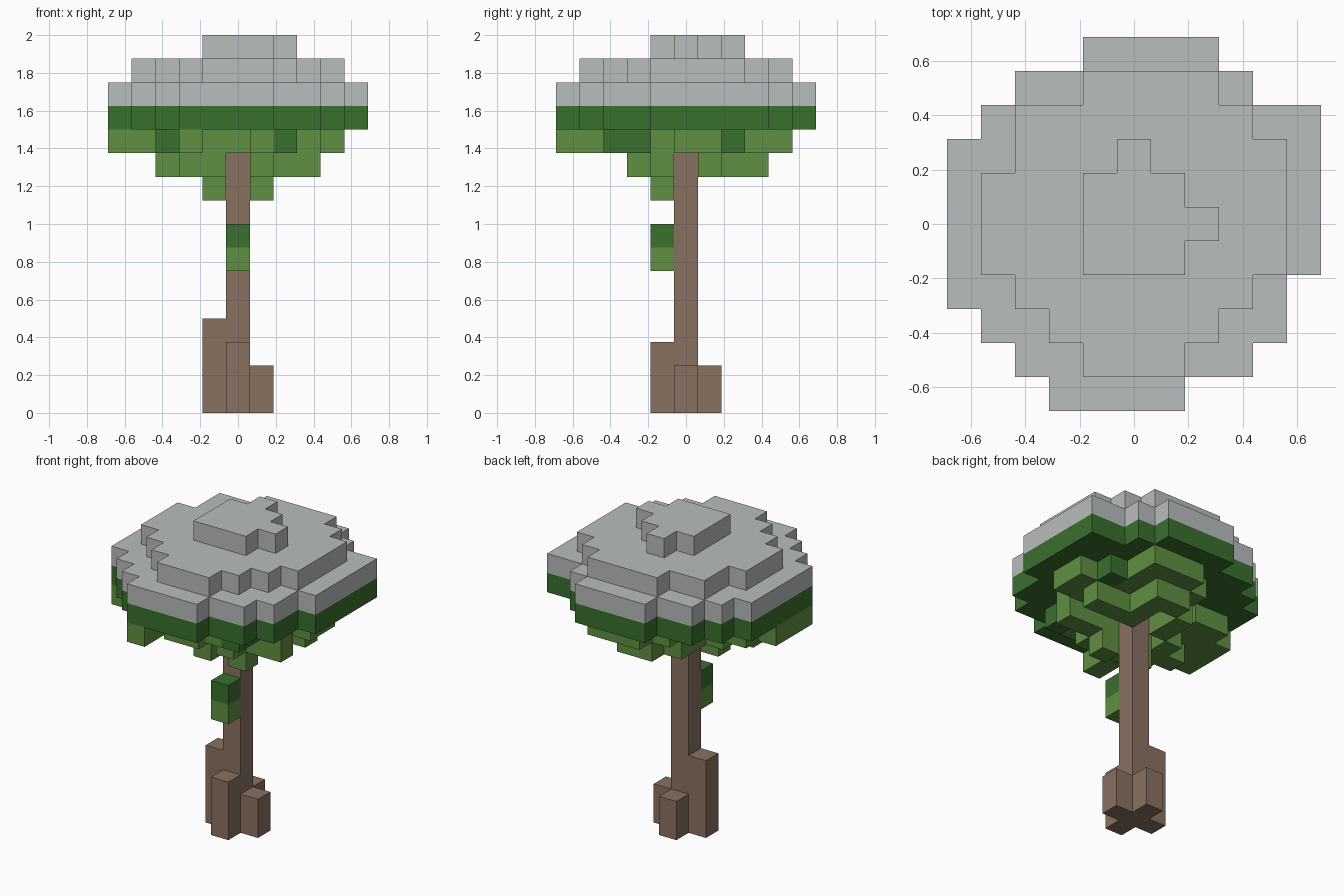
import bpy
import bmesh
from mathutils import Vector

if "Cube" in bpy.data.objects:
    bpy.data.objects.remove(bpy.data.objects["Cube"])

CELL = 0.125


def material(name, rgb):
    m = bpy.data.materials.new(name)
    m.use_nodes = True
    m.diffuse_color = (*rgb, 1)
    bsdf = m.node_tree.nodes["Principled BSDF"]
    bsdf.inputs["Base Color"].default_value = (*rgb, 1)
    bsdf.inputs["Roughness"].default_value = 0.9
    return m


SNOW = material("snow grey", (0.49, 0.51, 0.51))
DARK = material("dark leaf green", (0.042, 0.162, 0.027))
LIGHT = material("light leaf green", (0.119, 0.279, 0.054))
BARK = material("bark brown", (0.254, 0.165, 0.12))


def plan(rows, layer, mark="#"):
    """Cells of one layer drawn as a plan, back row first, centred."""
    half_j, half_i = len(rows) // 2, len(rows[0]) // 2
    return {(c - half_i, half_j - r, layer)
            for r, row in enumerate(rows)
            for c, ch in enumerate(row) if ch == mark}


def column(i, j, low, high):
    return {(i, j, k) for k in range(low, high)}


# Canopy plans
WIDE = ["....####...",
        "..#######..",
        ".##########",
        "###########",
        "###########",
        "###########",
        "###########",
        "##########.",
        ".#########.",
        "..#######..",
        "...####...."]

MIDDLE = ["...####..",
          ".#######.",
          ".########",
          "#########",
          "#########",
          "#########",
          ".#######.",
          "..#####..",
          "...###..."]

CROWN = ["..#..",
         ".###.",
         ".####",
         ".###.",
         "....."]

# Lower leaves: # light, o dark
LOWER = ["...........",
         ".....###...",
         "....####...",
         "....####o..",
         ".##.######.",
         "##########.",
         "#########..",
         "######.o...",
         "..o#..#o...",
         "...#.......",
         "...#......."]

HANGING = [".......",
           "...##..",
           "..#.#..",
           "..#.###",
           ".#.....",
           "###.###",
           ".##.#..",
           ".......",
           "......."][:7]
HANGING = ["...##..",
           "..#.#..",
           "..#.###",
           ".#.....",
           "###.###",
           ".##.#..",
           "......."]

trunk = column(0, 0, 0, 12)
roots = column(-1, 0, 0, 4) | column(0, -1, 0, 3) | column(1, 0, 0, 2) | column(0, 1, 0, 2)
lower_light = plan(LOWER, 11) - trunk

parts = [
    ("trunk", BARK, trunk),
    ("roots", BARK, roots),
    ("snow_cap", SNOW, plan(WIDE, 13) | plan(MIDDLE, 14) | plan(CROWN, 15)),
    ("canopy", DARK, plan(WIDE, 12)),
    ("inner_leaves", DARK, plan(LOWER, 11, "o")),
    ("lower_leaves", LIGHT, lower_light | plan(HANGING, 10)
     | column(-1, -1, 9, 10) | column(1, -1, 9, 10)),
    ("trunk_sprig_top", DARK, column(0, -1, 7, 8)),
    ("trunk_sprig_bottom", LIGHT, column(0, -1, 6, 7)),
]
solid = set().union(*(cells for _, _, cells in parts))


def build(name, mat, cells):
    """Mesh the outer faces of a set of blocks."""
    bm = bmesh.new()
    for cell in sorted(cells):
        centre = Vector(cell) + Vector((0, 0, 0.5))
        for axis in range(3):
            for sign in (-1, 1):
                n = Vector((0, 0, 0))
                n[axis] = sign
                if tuple(int(a + b) for a, b in zip(cell, n)) in solid:
                    continue
                u = Vector((0, 0, 0))
                u[(axis + 1) % 3] = 0.5
                v = n.cross(u)
                mid = centre + n * 0.5
                corners = (mid - u - v, mid + u - v, mid + u + v, mid - u + v)
                bm.faces.new([bm.verts.new(p * CELL) for p in corners])
    bmesh.ops.remove_doubles(bm, verts=bm.verts, dist=CELL / 100)
    mesh = bpy.data.meshes.new(name)
    bm.to_mesh(mesh)
    bm.free()
    mesh.materials.append(mat)
    bpy.context.collection.objects.link(bpy.data.objects.new(name, mesh))


for part in parts:
    build(*part)
